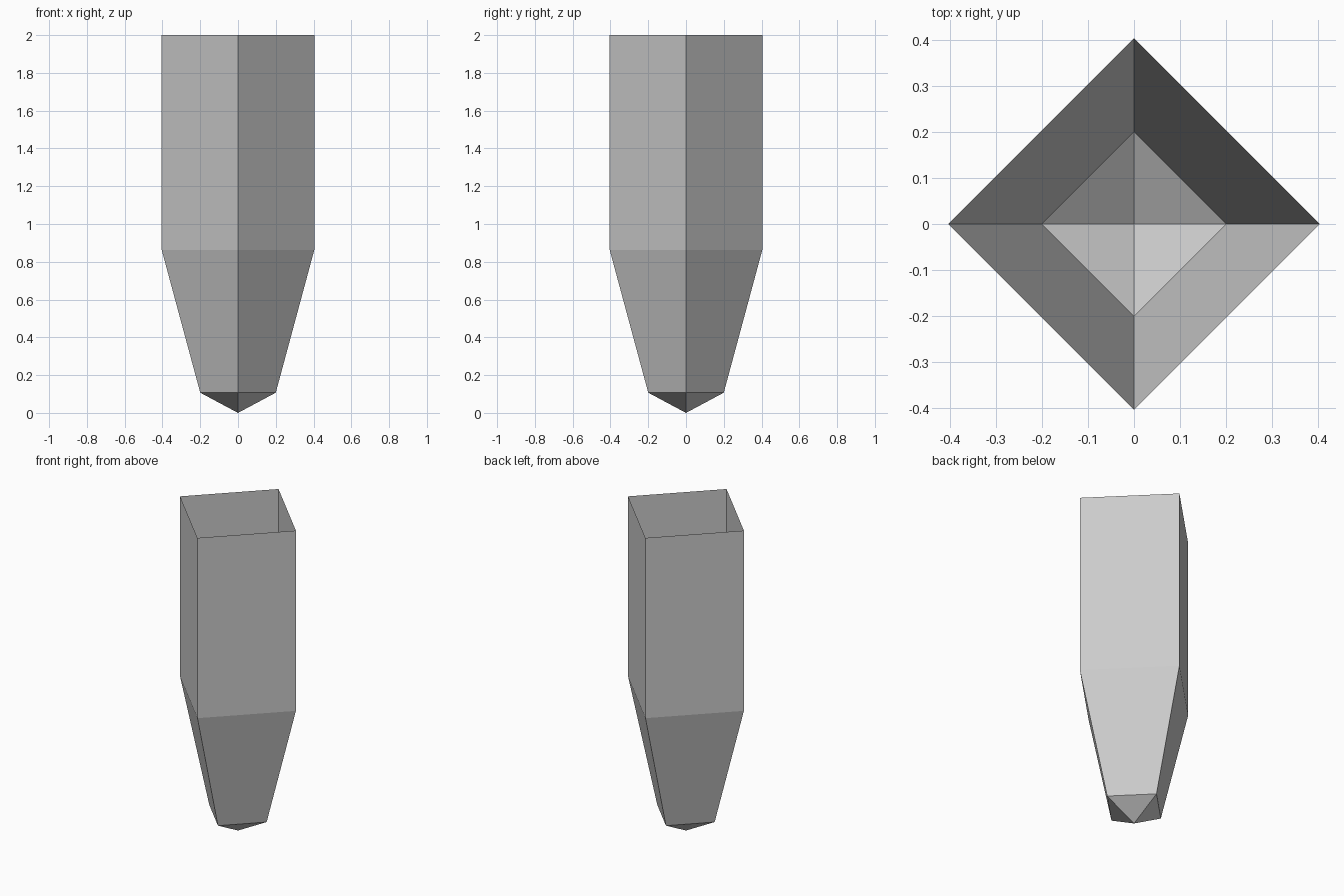
import bpy, bmesh
from math import cos, sin, pi

if "Cube" in bpy.data.objects:
    bpy.data.objects.remove(bpy.data.objects["Cube"])

# Profile (radius, height) of the four-sided open shell, rim downwards
PROFILE = [(0.404, 2.0), (0.404, 0.863), (0.2, 0.107)]
SIDES = 4

bm = bmesh.new()
rings = [[bm.verts.new((r * cos(2 * pi * i / SIDES), r * sin(2 * pi * i / SIDES), z))
          for i in range(SIDES)] for r, z in PROFILE]
tip = bm.verts.new((0, 0, 0))

# Straight and tapered walls, then the shallow pointed tip
for i in range(SIDES):
    j = (i + 1) % SIDES
    for upper, lower in zip(rings, rings[1:]):
        bm.faces.new((lower[i], lower[j], upper[j], upper[i]))
    bm.faces.new((tip, rings[-1][j], rings[-1][i]))

mesh = bpy.data.meshes.new("pointed_square_shell")
bm.to_mesh(mesh)
bm.free()
shell = bpy.data.objects.new("pointed_square_shell", mesh)
bpy.context.collection.objects.link(shell)
